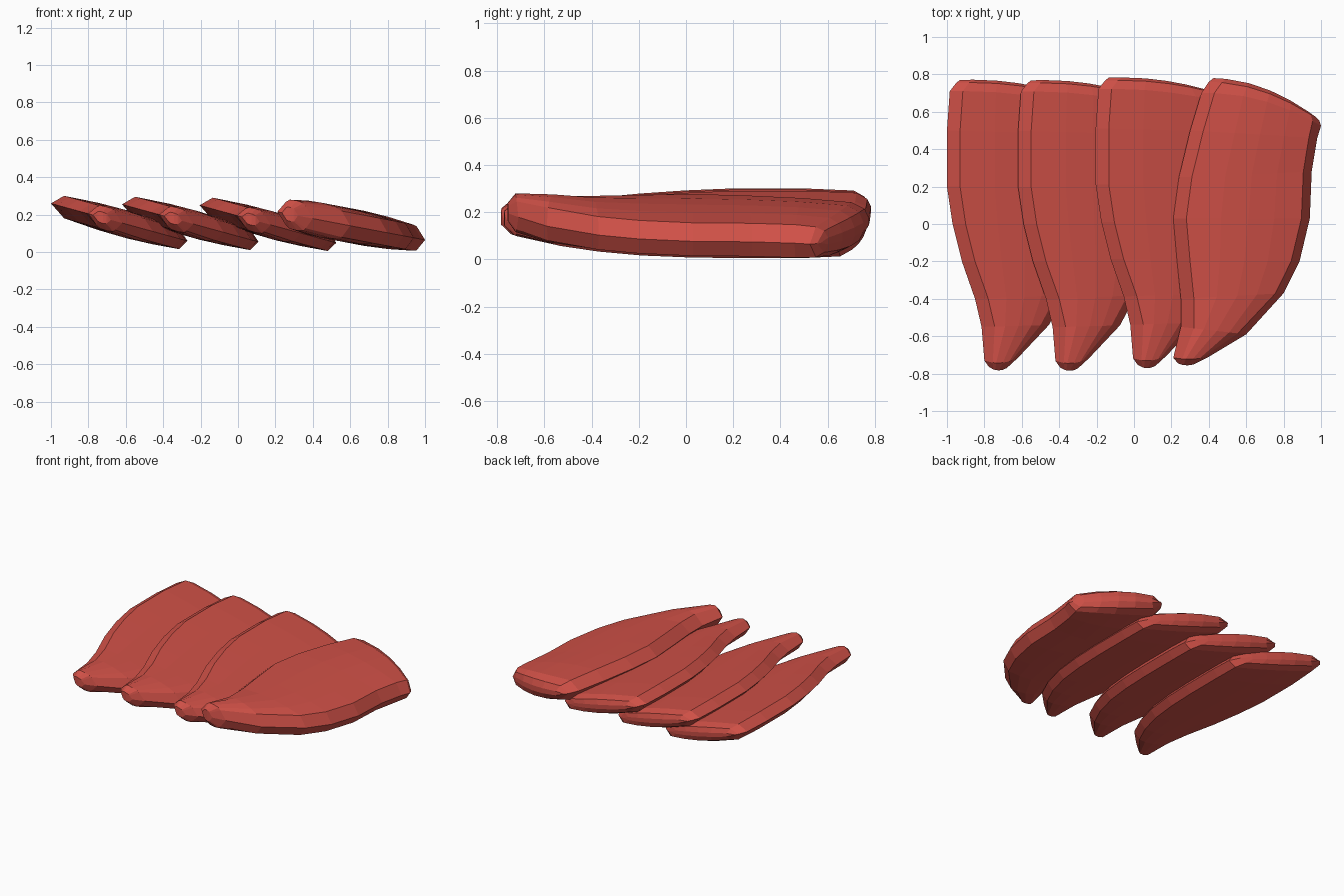
import bpy, bmesh

cube = bpy.data.objects.get("Cube")
if cube:
    bpy.data.objects.remove(cube, do_unlink=True)

red = bpy.data.materials.new("salmon red")
red.use_nodes = True
COLOR = (0.62, 0.08, 0.062, 1)
red.diffuse_color = COLOR
red.node_tree.nodes["Principled BSDF"].inputs["Base Color"].default_value = COLOR

# Stations from front to back: left x, left y, right x, right y, bulge, thickness
SLICE = [
    (-.775, -.765, -.68, -.77, -.015, .4),
    (-.80, -.73, -.62, -.715, -.02, .85),
    (-.815, -.55, -.455, -.54, 0, 1),
    (-.85, -.4, -.37, -.38, 0, 1),
    (-.92, -.2, -.31, -.2, 0, 1),
    (-.97, 0, -.28, 0, 0, 1),
    (-1.0, .2, -.27, .2, 0, 1),
    (-1.0, .5, -.27, .48, 0, 1),
    (-.985, .71, -.28, .63, .025, .92),
    (-.95, .755, -.33, .68, .025, .65),
    (-.93, .77, -.37, .695, .025, .2),
]
END_SLICE = [
    (.235, -.745, .32, -.75, -.008, .4),
    (.21, -.715, .40, -.71, -.01, .85),
    (.25, -.55, .60, -.59, 0, 1),
    (.25, -.4, .80, -.37, 0, 1),
    (.23, -.2, .885, -.2, 0, 1),
    (.21, .03, .94, .03, 0, 1),
    (.24, .25, .95, .28, 0, 1),
    (.30, .5, .98, .46, 0, 1),
    (.36, .70, 1.0, .525, .05, .92),
    (.40, .76, .99, .555, .05, .65),
    (.425, .78, .975, .57, .05, .2),
]


def section(station, left_z, slope, left_x, thick):
    """Closed bevelled cross-section of a tilted slice."""
    xl, yl, xr, yr, bulge, scale = station
    width = xr - xl
    left = min(.07, width * .25) / width
    right = 1 - min(.045, width * .2) / width
    upper = [(left, .06), (.35, .073), (.55, .075), (.74, .069), (right, .056)]
    ring = [(0, 0)] + upper + [(1, 0)] + [(u, -h) for u, h in reversed(upper)]
    points = []
    for u, h in ring:
        x = xl + width * u
        y = yl + (yr - yl) * u + bulge * 4 * u * (1 - u)
        z = left_z + slope * (x - left_x) + h * scale * thick
        points.append((x, y, z))
    return points


def make_slice(name, stations, shift, left_z, slope, thick):
    left_x = min(s[0] for s in stations)
    bm = bmesh.new()
    rings = [[bm.verts.new(p) for p in section(s, left_z, slope, left_x, thick)]
             for s in stations]
    n = len(rings[0])
    for a, b in zip(rings, rings[1:]):
        for i in range(n):
            j = (i + 1) % n
            bm.faces.new((a[i], a[j], b[j], b[i]))
    # Strip caps between matching top and bottom points
    for ring in (rings[0], rings[-1]):
        for i in range(n // 2):
            quad = [ring[i], ring[i + 1], ring[-i - 1], ring[-i]]
            bm.faces.new(list(dict.fromkeys(quad)))
    bmesh.ops.recalc_face_normals(bm, faces=bm.faces[:])
    mesh = bpy.data.meshes.new(name)
    bm.to_mesh(mesh)
    bm.free()
    mesh.materials.append(red)
    obj = bpy.data.objects.new(name, mesh)
    obj.location = shift
    bpy.context.collection.objects.link(obj)


# Three matching overlapping slices, then the wider end slice
for i, (x, y) in enumerate(((0, 0), (.38, -.002), (.795, .012))):
    make_slice(f"slice_{i + 1}", SLICE, (x, y, 0), .26 - .005 * i, -.275, 1)
make_slice("end_slice", END_SLICE, (0, 0, 0), .215, -.19, 1.25)
